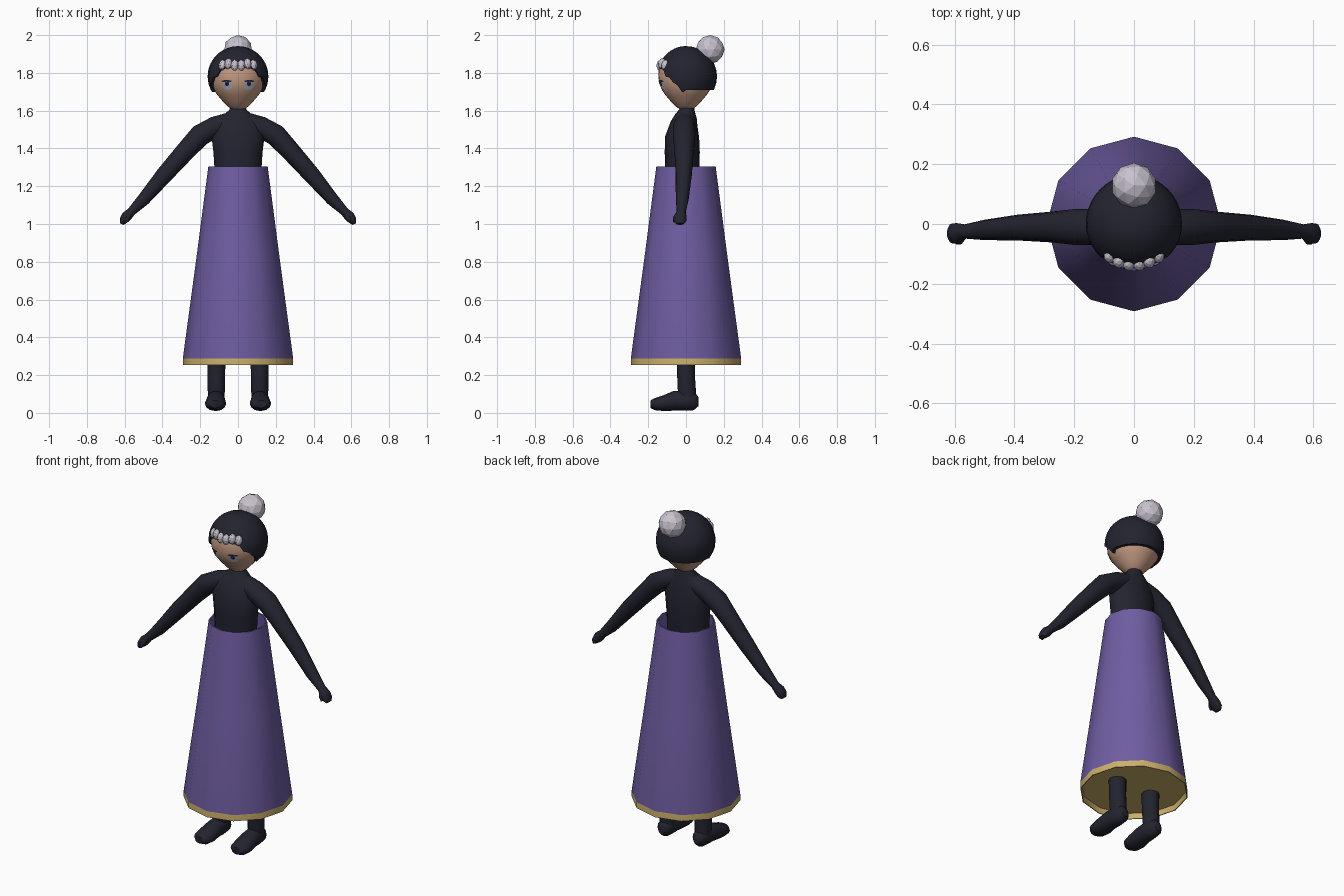
import bpy, bmesh, math
from mathutils import Vector

if "Cube" in bpy.data.objects:
    bpy.data.objects.remove(bpy.data.objects["Cube"])


def material(name, rgb):
    m = bpy.data.materials.new(name)
    m.diffuse_color = (*rgb, 1)
    m.use_nodes = True
    m.node_tree.nodes["Principled BSDF"].inputs["Base Color"].default_value = m.diffuse_color
    return m


PURPLE = material("purple cloth", (0.158, 0.109, 0.36))
GOLD = material("gold trim", (0.60, 0.43, 0.15))
DARK = material("dark navy", (0.016, 0.017, 0.028))
SKIN = material("skin", (0.58, 0.34, 0.235))
GREY = material("pale grey", (0.58, 0.54, 0.62))
EYE = material("eye grey blue", (0.42, 0.43, 0.55))


def finish(name, bm, mats, smooth=True, angle=50):
    bmesh.ops.recalc_face_normals(bm, faces=bm.faces)
    me = bpy.data.meshes.new(name)
    bm.to_mesh(me)
    bm.free()
    for m in mats:
        me.materials.append(m)
    for p in me.polygons:
        p.use_smooth = smooth
    if smooth:
        me.set_sharp_from_angle(angle=math.radians(angle))
    ob = bpy.data.objects.new(name, me)
    bpy.context.collection.objects.link(ob)
    return ob


def bridge(bm, rings, cap=True):
    """Skin a list of equal point rings."""
    vs = [[bm.verts.new(p) for p in r] for r in rings]
    n = len(vs[0])
    for a, b in zip(vs, vs[1:]):
        for i in range(n):
            j = (i + 1) % n
            bm.faces.new((a[i], a[j], b[j], b[i]))
    if cap:
        bm.faces.new(vs[0])
        bm.faces.new(vs[-1])


def lathe(profile, n):
    bm = bmesh.new()
    bridge(bm, [[(r * math.cos(k * math.tau / n), r * math.sin(k * math.tau / n), z)
                 for k in range(n)] for r, z in profile], cap=False)
    bmesh.ops.remove_doubles(bm, verts=bm.verts, dist=1e-5)
    return bm


def tube(bm, stations, ref, n=12, sx=1):
    """Elliptical limb: stations are (x, y, z, half width along ref, other half width)."""
    pts = [Vector((s[0] * sx, s[1], s[2])) for s in stations]
    rings = []
    for i, s in enumerate(stations):
        t = (pts[min(i + 1, len(pts) - 1)] - pts[max(i - 1, 0)]).normalized()
        u = (Vector(ref) - t * t.dot(Vector(ref))).normalized()
        v = t.cross(u)
        rings.append([pts[i] + u * s[3] * math.cos(k * math.tau / n)
                      + v * s[4] * math.sin(k * math.tau / n) for k in range(n)])
    bridge(bm, rings)


# Long skirt with gold hem and recessed gold underside
bm = lathe([(0, .285), (.283, .285), (.287, .253), (.292, .253), (.292, .289), (.223, .8),
            (.157, 1.305), (.15, 1.305), (.21, .8), (.27, .32), (0, .32)], 12)
for f in bm.faces:
    f.material_index = 1 if f.calc_center_median().z < 0.2895 else 0
finish("skirt", bm, [PURPLE, GOLD])

# Torso and neck
bm = bmesh.new()
tube(bm, [(0, -.02, 1.0, .12, .08), (0, -.02, 1.3, .125, .09), (0, -.02, 1.38, .13, .093),
          (0, -.02, 1.46, .14, .09), (0, -.01, 1.53, .125, .072), (0, 0, 1.57, .085, .058),
          (0, .005, 1.605, .045, .04), (0, .005, 1.65, .035, .035)], (1, 0, 0), 16)
finish("torso", bm, [DARK])

for side, sx in (("left", 1), ("right", -1)):
    # Arm with hand and thumb
    bm = bmesh.new()
    tube(bm, [(.03, -.005, 1.55, .05, .045), (.12, -.01, 1.515, .06, .055),
              (.2, -.01, 1.47, .06, .058), (.27, -.01, 1.395, .052, .052),
              (.39, -.012, 1.26, .043, .045), (.5, -.02, 1.13, .034, .034),
              (.565, -.025, 1.065, .024, .023), (.59, -.03, 1.04, .033, .028),
              (.607, -.032, 1.018, .034, .022), (.617, -.032, 1.0, .02, .01)], (0, 1, 0), sx=sx)
    tube(bm, [(.57, -.04, 1.06, .012, .012), (.585, -.058, 1.03, .013, .012),
              (.593, -.062, 1.01, .007, .007)], (1, 0, 0), 8, sx)
    finish(side + "_arm", bm, [DARK])

    # Leg and foot
    bm = bmesh.new()
    tube(bm, [(.115, 0, .4, .05, .05), (.115, 0, .2, .047, .047), (.115, .005, .11, .045, .048),
              (.115, .01, .06, .042, .045)], (1, 0, 0), sx=sx)
    tube(bm, [(.115, .065, .06, .022, .025), (.115, .045, .06, .04, .046),
              (.115, 0, .066, .048, .054), (.117, -.06, .064, .05, .052),
              (.119, -.12, .05, .057, .041), (.12, -.165, .046, .052, .032),
              (.12, -.188, .046, .03, .02)], (1, 0, 0), sx=sx)
    finish(side + "_leg", bm, [DARK])

# Egg shaped head
HEAD = [(0, 1.6), (.03, 1.605), (.058, 1.625), (.083, 1.652), (.107, 1.68), (.128, 1.71),
        (.142, 1.745), (.147, 1.79), (.142, 1.83), (.125, 1.87), (.08, 1.912), (0, 1.93)]
finish("head", lathe(HEAD, 32), [SKIN], angle=80)


def face_radius(z):
    for (r0, z0), (r1, z1) in zip(HEAD, HEAD[1:]):
        if z0 <= z <= z1:
            return r0 + (r1 - r0) * (z - z0) / (z1 - z0)
    return 0


# Eyes as thin plates wrapped on the face
def plate(name, cx, cz, rx, rz, lift, mat):
    bm = bmesh.new()

    def on_face(x, z):
        return (x, -math.sqrt(max(face_radius(z) ** 2 - x * x, 0)) - lift, z)

    bridge(bm, [[on_face(cx + s * rx * math.cos(k * math.tau / 14),
                         cz + s * rz * math.sin(k * math.tau / 14)) for k in range(14)]
                for s in (1, .5, .1)], cap=False)
    ob = finish(name, bm, [mat])
    if ob.data.polygons[0].normal.y > 0:
        ob.data.flip_normals()


for side, sx in (("left", 1), ("right", -1)):
    plate(side + "_eye", .056 * sx, 1.733, .027, .024, .003, EYE)
    plate(side + "_iris", .058 * sx, 1.742, .011, .012, .005, DARK)
    plate(side + "_eyelash", .06 * sx, 1.756, .027, .006, .006, DARK)

# Hair cap: high fringe line in front, low at sides and back, jagged at the temples
N = 40
BOTTOM = [(0, 1.83), (35, 1.82), (48, 1.785), (62, 1.765), (70, 1.74), (80, 1.71), (180, 1.71)]


def hair_line(k):
    a = abs((k * 360 / N + 180) % 360 - 180)
    for (a0, z0), (a1, z1) in zip(BOTTOM, BOTTOM[1:]):
        if a <= a1:
            z = z0 + (z1 - z0) * (a - a0) / (a1 - a0)
            break
    return z - (.012 if k % 2 and 30 < a < 85 else 0)


rings = []
for i in range(-1, 10):
    ring = []
    for k in range(N):
        low = math.asin((hair_line(k) - 1.781) / .161)
        el = low + (math.pi / 2 - low) * max(i, 0) / 9
        r = .161 * math.cos(el) * (.82 if i < 0 else 1)
        a = k * math.tau / N
        ring.append((r * math.sin(a), -r * math.cos(a) * (.95 if math.cos(a) > 0 else 1.02),
                     1.781 + .161 * math.sin(el)))
    rings.append(ring)
bm = bmesh.new()
bridge(bm, rings, cap=False)
bmesh.ops.remove_doubles(bm, verts=bm.verts, dist=1e-5)
finish("hair", bm, [DARK])

# Faceted bun
bm = bmesh.new()
bmesh.ops.create_icosphere(bm, subdivisions=2, radius=.076)
bmesh.ops.translate(bm, verts=bm.verts, vec=(0, .128, 1.924))
finish("hair_bun", bm, [GREY], smooth=False)

# Row of fringe curls
bm = bmesh.new()
for i in range(6):
    a = math.radians(-37 + 74 * i / 5)
    new = bmesh.ops.create_icosphere(bm, subdivisions=2, radius=1)["verts"]
    bmesh.ops.scale(bm, verts=new, vec=(.021, .024, .031))
    bmesh.ops.translate(bm, verts=new, vec=(.134 * math.sin(a), -.134 * math.cos(a),
                                            1.842 + (.005 if i in (1, 4) else -.003)))
finish("fringe_curls", bm, [GREY], smooth=False)
